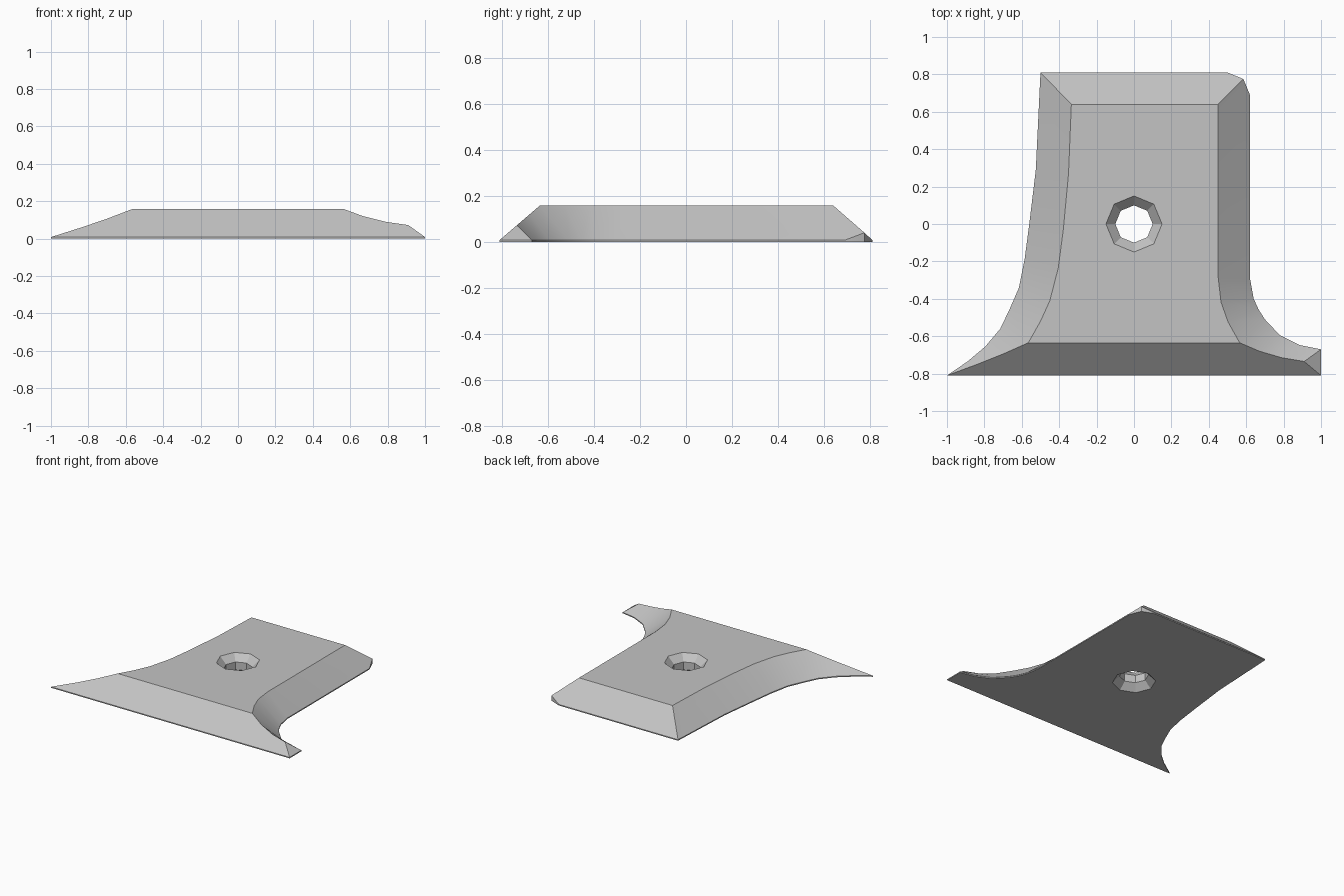
import bpy
import bmesh
import math

cube = bpy.data.objects.get("Cube")
if cube:
    bpy.data.objects.remove(cube, do_unlink=True)

TOP, LIP, FRONT, BEVEL = 0.158, 0.008, -0.81, 0.175


def slope(y):
    """Height of the front bevel at depth y, limited to the top face."""
    return min(TOP, LIP + (y - FRONT) * (TOP - LIP) / BEVEL)


# Matching (outer rim, upper edge) points of the two curved sides
left_side = [
    ((-0.50, 0.81), (-0.335, 0.64)), ((-0.525, 0.29), (-0.35, 0.27)),
    ((-0.56, 0.0), (-0.378, -0.03)), ((-0.585, -0.19), (-0.405, -0.235)),
    ((-0.615, -0.34), (-0.45, -0.41)), ((-0.665, -0.455), (-0.50, -0.52)),
    ((-0.715, -0.56), (-0.565, -0.635)), ((-0.795, -0.655), (-0.70, -0.695)),
    ((-0.89, -0.735), (-0.83, -0.747)), ((-1.0, FRONT), (-1.0, FRONT)),
]
right_side = [
    ((1.0, -0.67), (0.91, -0.735)), ((0.888, -0.648), (0.79, -0.715)),
    ((0.78, -0.595), (0.67, -0.68)), ((0.70, -0.51), (0.565, -0.635)),
    ((0.665, -0.455), (0.503, -0.524)), ((0.64, -0.40), (0.465, -0.417)),
    ((0.62, -0.29), (0.45, -0.285)),
]


def rim(side):
    return [(*outer, LIP) for outer, _ in side]


def ridge(side):
    return [(*upper, slope(upper[1])) for _, upper in side]


bm = bmesh.new()
cache = {}


def face(points):
    """Add a face, sharing vertices and dropping repeated corners."""
    verts = []
    for p in points:
        key = tuple(round(c, 4) for c in p)
        if key not in cache:
            cache[key] = bm.verts.new(key)
        if cache[key] not in verts:
            verts.append(cache[key])
    bm.faces.new(verts)


l_rim, l_ridge = rim(left_side), ridge(left_side)
r_rim, r_ridge = rim(right_side), ridge(right_side)
front_right = (1.0, FRONT, LIP)
back_right = (0.45, 0.64, TOP)
corner = [(0.62, 0.69, LIP), (0.585, 0.775, 0.04), (0.50, 0.81, LIP)]

# Curved side bevels
for low, high in ((l_rim, l_ridge), (r_rim, r_ridge)):
    for i in range(len(low) - 1):
        face([low[i], low[i + 1], high[i + 1], high[i]])

# Straight right, back, front and small end bevels
face([r_rim[-1], corner[0], corner[1], back_right, r_ridge[-1]])
face([corner[1], corner[2], l_rim[0], l_ridge[0], back_right])
front_edge = [p for p in l_ridge[::-1] + r_ridge[::-1] if p[1] < -0.63]
face(front_edge + [front_right])
face([front_right, r_rim[0], r_ridge[0]])

# Flat top
face([p for p in l_ridge + r_ridge if p[2] == TOP] + [back_right])

# Thin lip around the edge and flat underside
outline = l_rim + [front_right] + r_rim + corner
base = [(x, y, 0.0) for x, y, z in outline]
for i in range(len(outline)):
    j = (i + 1) % len(outline)
    face([outline[i], outline[j], base[j], base[i]])
face(base)


def make_object(name, mesh_data):
    bmesh.ops.recalc_face_normals(mesh_data, faces=mesh_data.faces)
    mesh = bpy.data.meshes.new(name)
    mesh_data.to_mesh(mesh)
    mesh_data.free()
    obj = bpy.data.objects.new(name, mesh)
    bpy.context.collection.objects.link(obj)
    return obj


plate = make_object("bevelled_plate", bm)

# Hole countersunk from both faces, with a narrow throat
cut = bmesh.new()
rings = []
for r, z in ((0.17, -0.02), (0.10, 0.05), (0.10, TOP - 0.05), (0.17, TOP + 0.02)):
    rings.append([cut.verts.new((r * math.cos(k * math.pi / 4),
                                 r * math.sin(k * math.pi / 4), z)) for k in range(8)])
for a, b in zip(rings, rings[1:]):
    for k in range(8):
        n = (k + 1) % 8
        cut.faces.new([a[k], a[n], b[n], b[k]])
cut.faces.new(rings[0][::-1])
cut.faces.new(rings[-1])
cutter = make_object("hole_cutter", cut)
cutter.hide_render = True

grey = bpy.data.materials.new("plain_grey")
grey.use_nodes = True
colour = (0.55, 0.55, 0.55, 1.0)
grey.diffuse_color = colour
grey.node_tree.nodes["Principled BSDF"].inputs["Base Color"].default_value = colour
plate.data.materials.append(grey)

hole = plate.modifiers.new("hole", "BOOLEAN")
hole.operation = "DIFFERENCE"
hole.solver = "EXACT"
hole.object = cutter

bpy.ops.object.select_all(action="DESELECT")
plate.select_set(True)
bpy.context.view_layer.objects.active = plate
bpy.ops.object.modifier_apply(modifier="hole")
bpy.data.objects.remove(cutter, do_unlink=True)
bpy.ops.object.shade_smooth_by_angle(angle=math.radians(30))
